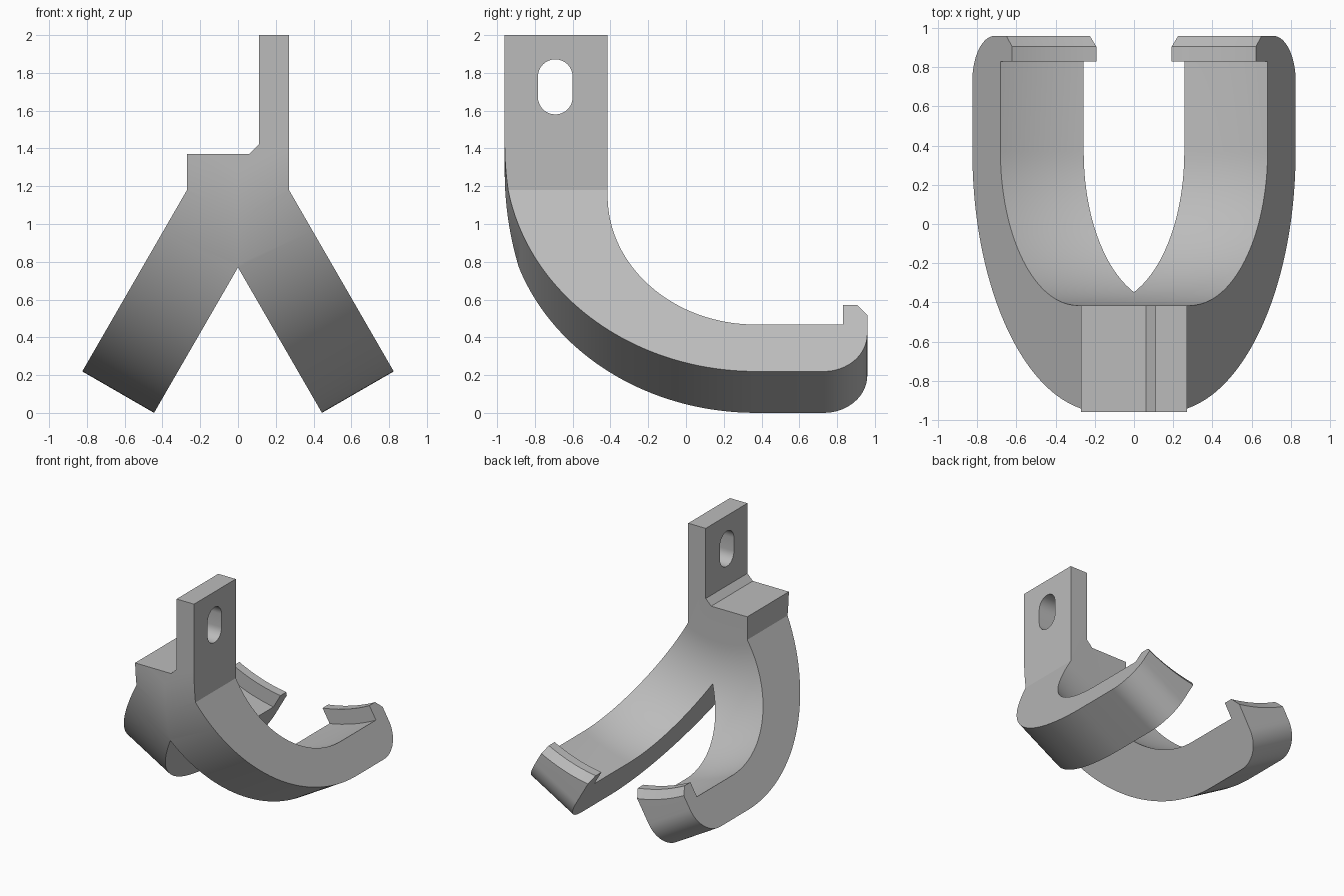
import bpy, bmesh
from math import sin, cos, pi, radians
from mathutils import Vector

if "Cube" in bpy.data.objects:
    bpy.data.objects.remove(bpy.data.objects["Cube"], do_unlink=True)

SPLAY = radians(30)      # lean of each leg
BACK, FRONT = 0.96, -0.96
INNER = -0.415           # rear face of the upright
AXIS_Z = 1.8             # height of the cradle axis
X, Y, Z = Vector((1, 0, 0)), Vector((0, 1, 0)), Vector((0, 0, 1))


def arc(cx, cy, r, a0, a1, n):
    """Points of a circular arc, angles in degrees."""
    angles = [radians(a0 + (a1 - a0) * i / n) for i in range(n + 1)]
    return [(cx + r * cos(a), cy + r * sin(a)) for a in angles]


def to_object(name, bm):
    bmesh.ops.recalc_face_normals(bm, faces=bm.faces)
    mesh = bpy.data.meshes.new(name)
    bm.to_mesh(mesh)
    bm.free()
    obj = bpy.data.objects.new(name, mesh)
    bpy.context.collection.objects.link(obj)
    return obj


def prism(name, points, u, v, along, start, end):
    """Extrude a 2D outline in the plane (u, v) along a direction."""
    bm = bmesh.new()
    face = bm.faces.new([bm.verts.new(u * a + v * b + along * start) for a, b in points])
    new = bmesh.ops.extrude_face_region(bm, geom=[face])["geom"]
    bmesh.ops.translate(bm, vec=along * (end - start),
                        verts=[g for g in new if isinstance(g, bmesh.types.BMVert)])
    return to_object(name, bm)


def lathe(name, points, steps):
    """Spin a (radius, y) profile round the cradle axis."""
    bm = bmesh.new()
    centre = Z * AXIS_Z
    verts = [bm.verts.new(centre + X * r + Y * y) for r, y in points]
    edges = [bm.edges.new(pair) for pair in zip(verts, verts[1:])]
    bmesh.ops.spin(bm, geom=verts + edges, cent=centre, axis=Y,
                   angle=2 * pi, steps=steps, use_duplicate=False)
    bmesh.ops.remove_doubles(bm, verts=bm.verts, dist=1e-4)
    return to_object(name, bm)


def combine(obj, cutter, operation):
    mod = obj.modifiers.new(operation, 'BOOLEAN')
    mod.object, mod.operation, mod.solver = cutter, operation, 'EXACT'
    bpy.ops.object.select_all(action='DESELECT')
    bpy.context.view_layer.objects.active = obj
    obj.select_set(True)
    bpy.ops.object.modifier_apply(modifier=mod.name)
    bpy.data.objects.remove(cutter, do_unlink=True)


# Front outline: mounting plate, shoulder block and two splayed legs
outer_x, inner_x = 0.27 + 1.28 * 0.5774, 0.87 * 0.5774
outline = [(0.27, 1.18), (0.27, 2), (0.11, 2), (0.11, 1.42), (0.06, 1.37),
           (-0.27, 1.37), (-0.27, 1.18), (-outer_x, -0.1), (-inner_x, -0.1),
           (0, 0.77), (inner_x, -0.1), (outer_x, -0.1)]
hook = prism("double_hook", outline, X, Z, Y, FRONT, BACK)

# Round the outside of each leg with a J profile
sole, big, small = 0.222, 1.33, 0.23
profile = [(FRONT, -3)]
profile += arc(FRONT + big, sole - big, big, 180, 90, 48)
profile += arc(BACK - small, sole - small, small, 90, 0, 16)
profile += [(BACK, -3)]
for side in (1, -1):
    down = Vector((side * sin(SPLAY), 0, -cos(SPLAY)))
    across = Vector((side * cos(SPLAY), 0, sin(SPLAY)))
    combine(hook, prism("leg_shape", profile, Y, down, across, -3, 3), 'INTERSECT')

# Hollow the cradle, leaving a chamfered lip at the tips
bend = 0.785
cradle = [(0, INNER)] + arc(1.497 - bend, INNER + bend, bend, -90, 0, 32)
cradle += [(1.497, 0.83), (1.377, 0.83), (1.377, 0.905), (1.46, 0.98), (0, 0.98)]
combine(hook, lathe("cradle_cutter", cradle, 128), 'DIFFERENCE')

# Slot through the mounting plate
slot = arc(-0.692, 1.78, 0.092, 0, 180, 16) + arc(-0.692, 1.672, 0.092, 180, 360, 16)
combine(hook, prism("slot_cutter", slot, Y, Z, X, 0, 0.5), 'DIFFERENCE')

# Plain grey finish
grey = bpy.data.materials.new("grey")
grey.use_nodes = True
colour = (0.5, 0.5, 0.5, 1)
grey.diffuse_color = colour
grey.node_tree.nodes["Principled BSDF"].inputs["Base Color"].default_value = colour
hook.data.materials.clear()
hook.data.materials.append(grey)
for poly in hook.data.polygons:
    poly.material_index = 0

bpy.ops.object.select_all(action='DESELECT')
hook.select_set(True)
bpy.context.view_layer.objects.active = hook
bpy.ops.object.shade_smooth_by_angle(angle=radians(25))
